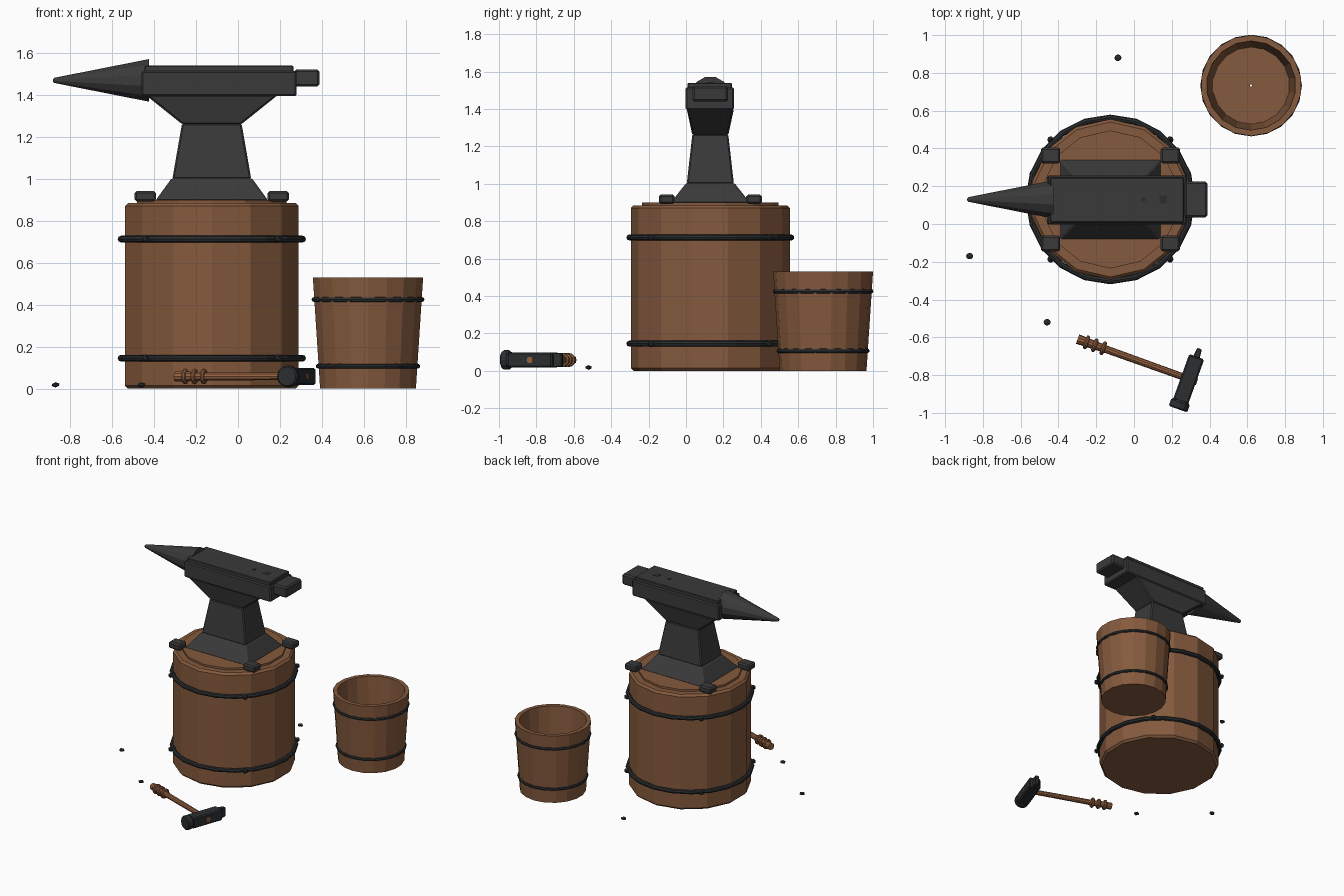
import bpy, bmesh, math
from mathutils import Matrix, Vector

if "Cube" in bpy.data.objects:
    bpy.data.objects.remove(bpy.data.objects["Cube"])


def material(name, rgb):
    m = bpy.data.materials.new(name)
    m.use_nodes = True
    m.diffuse_color = (*rgb, 1)
    bsdf = next(n for n in m.node_tree.nodes if n.type == "BSDF_PRINCIPLED")
    bsdf.inputs["Base Color"].default_value = (*rgb, 1)
    return m


WOOD = material("brown wood", (0.235, 0.102, 0.047))
HANDLE = material("warm handle wood", (0.29, 0.115, 0.05))
IRON = material("dark grey iron", (0.042, 0.042, 0.043))
BAND = material("blackened band iron", (0.024, 0.027, 0.029))


def finish(name, bm, mat, matrix=Matrix(), bevel=0):
    bmesh.ops.recalc_face_normals(bm, faces=bm.faces)
    me = bpy.data.meshes.new(name)
    bm.to_mesh(me)
    bm.free()
    me.materials.append(mat)
    ob = bpy.data.objects.new(name, me)
    ob.matrix_world = matrix
    bpy.context.scene.collection.objects.link(ob)
    if bevel:
        mod = ob.modifiers.new("bevel", "BEVEL")
        mod.width, mod.segments, mod.limit_method = bevel, 1, "ANGLE"
    return ob


def lathe(name, profile, sides, mat, matrix=Matrix(), closed=False, turn=0.0):
    """Revolve (radius, height) points round z; cap the ends unless the profile is closed."""
    bm = bmesh.new()
    rings = []
    for r, z in profile:
        angles = [2 * math.pi * (i + turn) / sides for i in range(sides)]
        rings.append([bm.verts.new((r * math.sin(a), r * math.cos(a), z)) for a in angles])
    pairs = list(zip(rings, rings[1:]))
    if closed:
        pairs.append((rings[-1], rings[0]))
    else:
        bm.faces.new(rings[0])
        bm.faces.new(rings[-1])
    for a, b in pairs:
        for i in range(sides):
            j = (i + 1) % sides
            bm.faces.new((a[i], a[j], b[j], b[i]))
    return finish(name, bm, mat, matrix)


def hoop(name, radius, thick, sides, mat, matrix):
    section = [(radius + thick * math.cos(k * math.pi / 4),
                thick * math.sin(k * math.pi / 4)) for k in range(8)]
    return lathe(name, section, sides, mat, matrix, closed=True)


def block(name, bottom, top, z0, z1, mat, matrix, bevel=0.008):
    """Tapered box from half sizes (x, y) at the bottom and the top."""
    bm = bmesh.new()
    bmesh.ops.create_cube(bm, size=2)
    for v in bm.verts:
        hx, hy = top if v.co.z > 0 else bottom
        v.co = (v.co.x * hx, v.co.y * hy, z1 if v.co.z > 0 else z0)
    return finish(name, bm, mat, matrix, bevel)


def lump(name, radius, mat, location, scale=(1, 1, 1), detail=1):
    bm = bmesh.new()
    bmesh.ops.create_icosphere(bm, subdivisions=detail, radius=radius)
    return finish(name, bm, mat, Matrix.Translation(location) @ Matrix.Diagonal((*scale, 1)))


move = Matrix.Translation

# Stump with a raised top disc, two hoops and their rivets
CX, CY = -0.125, 0.13
stump_at = move((CX, CY, 0))
lathe("stump", [(0.41, 0), (0.425, 0.015), (0.425, 0.87), (0.41, 0.885)], 14, WOOD, stump_at)
lathe("stump_top", [(0.365, 0.88), (0.365, 0.9)], 14, WOOD, stump_at)
for level, z in (("lower", 0.145), ("upper", 0.713)):
    hoop(f"{level}_stump_hoop", 0.433, 0.016, 20, BAND, move((CX, CY, z)))
    for i in range(4):
        a = math.radians(45 + 90 * i)
        lump(f"{level}_hoop_rivet_{i + 1}", 0.02, BAND,
             (CX + 0.447 * math.cos(a), CY + 0.447 * math.sin(a), z))

# Anvil foot, waist and body
block("anvil_base", (0.27, 0.215), (0.19, 0.128), 0.895, 1.005, IRON, stump_at)
block("anvil_waist", (0.188, 0.126), (0.142, 0.096), 1.0, 1.265, IRON, stump_at)
block("anvil_shoulder", (0.14, 0.096), (0.315, 0.126), 1.26, 1.4, IRON, stump_at)
body_at = move((-0.09, CY - 0.003, 0))
block("anvil_body", (0.37, 0.13), (0.37, 0.13), 1.395, 1.515, IRON, body_at)
block("anvil_face", (0.355, 0.118), (0.355, 0.118), 1.51, 1.54, IRON, body_at, 0.005)
block("anvil_heel", (0.06, 0.095), (0.06, 0.095), 1.44, 1.522, IRON, move((0.328, CY, 0)), 0.01)
for sx in (-1, 1):
    for sy in (-1, 1):
        block("anvil_clamp_foot", (0.051, 0.042), (0.051, 0.042), 0.893, 0.942, IRON,
              move((CX + sx * 0.317, CY + sy * 0.233, 0)), 0.01)

# Horn pointing to -x, and the two tool holes
horn_at = move((-0.425, CY, 1.47)) @ Matrix.Rotation(-math.pi / 2, 4, "Y")
lathe("anvil_horn", [(0.105, 0), (0.013, 0.45), (0.006, 0.458)], 12, IRON, horn_at, turn=0.5)
lathe("round_hole", [(0.014, 1.538), (0.014, 1.542)], 10, BAND, move((0.05, CY, 0)))
block("square_hole", (0.021, 0.021), (0.021, 0.021), 1.538, 1.542, BAND, move((0.155, CY, 0)), 0)

# Bucket: one closed wall-and-floor section with a tiny centre hole, and hoops
BX, BY = 0.62, 0.733
lathe("bucket", [(0.006, 0), (0.232, 0), (0.267, 0.53), (0.236, 0.53), (0.204, 0.035),
                 (0.006, 0.035)], 18, WOOD, move((BX, BY, 0)), closed=True)
hoop("upper_bucket_hoop", 0.257, 0.012, 20, BAND, move((BX, BY, 0.425)))
hoop("lower_bucket_hoop", 0.237, 0.012, 20, BAND, move((BX, BY, 0.107)))

# Hammer: local x runs along the handle, local y along the head
hammer_at = move((0.29, -0.82, 0.058)) @ Matrix.Rotation(math.radians(-19.7), 4, "Z")
along_x = hammer_at @ Matrix.Rotation(math.pi / 2, 4, "Y")
along_y = hammer_at @ Matrix.Rotation(-math.pi / 2, 4, "X")
lathe("hammer_handle", [(0.026, -0.625), (0.02, -0.45), (0.018, 0.046)], 10, HANDLE, along_x)
for i in range(3):
    hoop(f"grip_ring_{i + 1}", 0.027, 0.011, 12, HANDLE,
         along_x @ move((0, 0, -0.575 + 0.047 * i)))
block("hammer_head", (0.042, 0.041), (0.042, 0.041), -0.13, 0.125, BAND, along_y)
lathe("hammer_striking_face", [(0.045, -0.17), (0.052, -0.163), (0.052, -0.133), (0.044, -0.122)],
      12, BAND, along_y)
block("hammer_peen", (0.018, 0.04), (0.013, 0.036), 0.12, 0.17, BAND, along_y, 0.004)

# Iron scraps on the ground
for i, (x, y) in enumerate(((-0.87, -0.17), (-0.46, -0.52), (-0.085, 0.88))):
    lump(f"iron_scrap_{i + 1}", 0.021, BAND, (x, y, 0.018), (1, 0.9, 0.6))
